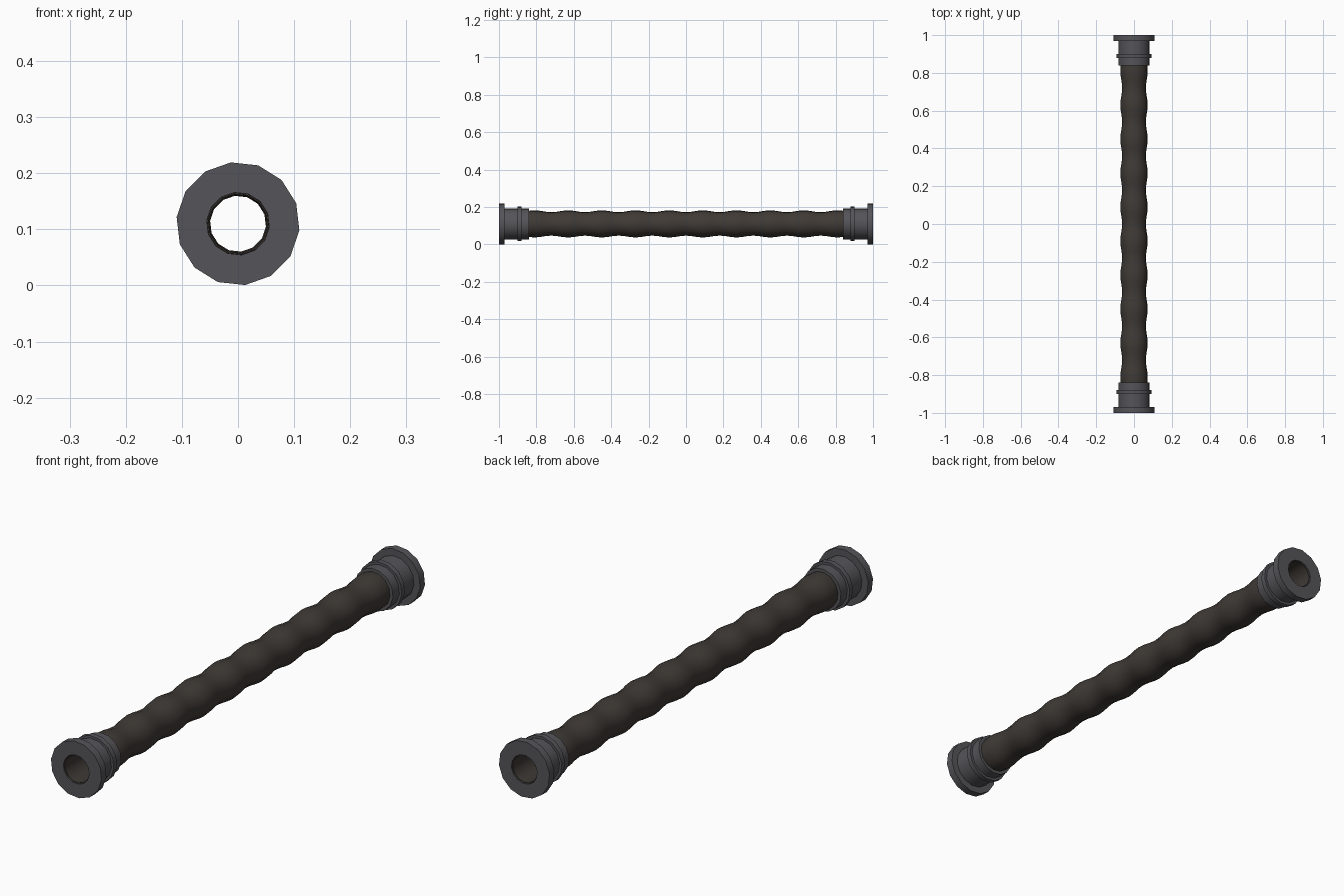
import bpy, bmesh, math

if "Cube" in bpy.data.objects:
    bpy.data.objects.remove(bpy.data.objects["Cube"])

SIDES = 14
OFFSET = math.radians(19.5)
CZ = 0.11


def material(name, color):
    m = bpy.data.materials.new(name)
    m.diffuse_color = color
    m.use_nodes = True
    m.node_tree.nodes["Principled BSDF"].inputs["Base Color"].default_value = m.diffuse_color
    return m


def lathe(name, profile, mat):
    """Revolve a closed (y, radius) profile around the lengthwise axis."""
    bm = bmesh.new()
    rings = []
    for y, r in profile:
        ring = []
        for i in range(SIDES):
            a = OFFSET + 2 * math.pi * i / SIDES
            ring.append(bm.verts.new((r * math.cos(a), y, CZ + r * math.sin(a))))
        rings.append(ring)
    for k, ring in enumerate(rings):
        nxt = rings[(k + 1) % len(rings)]
        for i in range(SIDES):
            j = (i + 1) % SIDES
            bm.faces.new((ring[i], ring[j], nxt[j], nxt[i]))
    bmesh.ops.recalc_face_normals(bm, faces=bm.faces)
    me = bpy.data.meshes.new(name)
    bm.to_mesh(me)
    bm.free()
    ob = bpy.data.objects.new(name, me)
    bpy.context.collection.objects.link(ob)
    me.materials.append(mat)
    bpy.ops.object.select_all(action='DESELECT')
    ob.select_set(True)
    bpy.context.view_layer.objects.active = ob
    bpy.ops.object.shade_smooth_by_angle(angle=math.radians(32))
    return ob


metal = material("dark_metal", (0.09, 0.09, 0.1, 1))
rubber = material("dark_rubber", (0.05, 0.042, 0.036, 1))

# End fittings: flange, sleeve, raised band and open bore
fitting = [(1.0, 0.056), (1.0, 0.11), (0.97, 0.11), (0.97, 0.083),
           (0.90, 0.083), (0.90, 0.093), (0.88, 0.093), (0.88, 0.083),
           (0.84, 0.083), (0.84, 0.056)]
for sign, side in ((-1, "front"), (1, "back")):
    lathe(side + "_fitting", [(sign * y, r) for y, r in fitting], metal)

# Corrugated hose with a matching wavy inner wall
PERIOD = 0.18
steps = 56
outer, inner = [], []
for i in range(steps + 1):
    y = -0.84 + 1.68 * i / steps
    wave = math.cos(2 * math.pi * y / PERIOD)
    outer.append((y, 0.068 - 0.005 * wave))
    inner.append((y, 0.054 - 0.004 * wave))
ends = 0.995
profile = ([(-ends, 0.0555)] + [(-0.845, 0.0555)] + outer
           + [(0.845, 0.0555), (ends, 0.0555), (ends, 0.053)]
           + inner[::-1] + [(-ends, 0.053)])
lathe("hose", profile, rubber)
